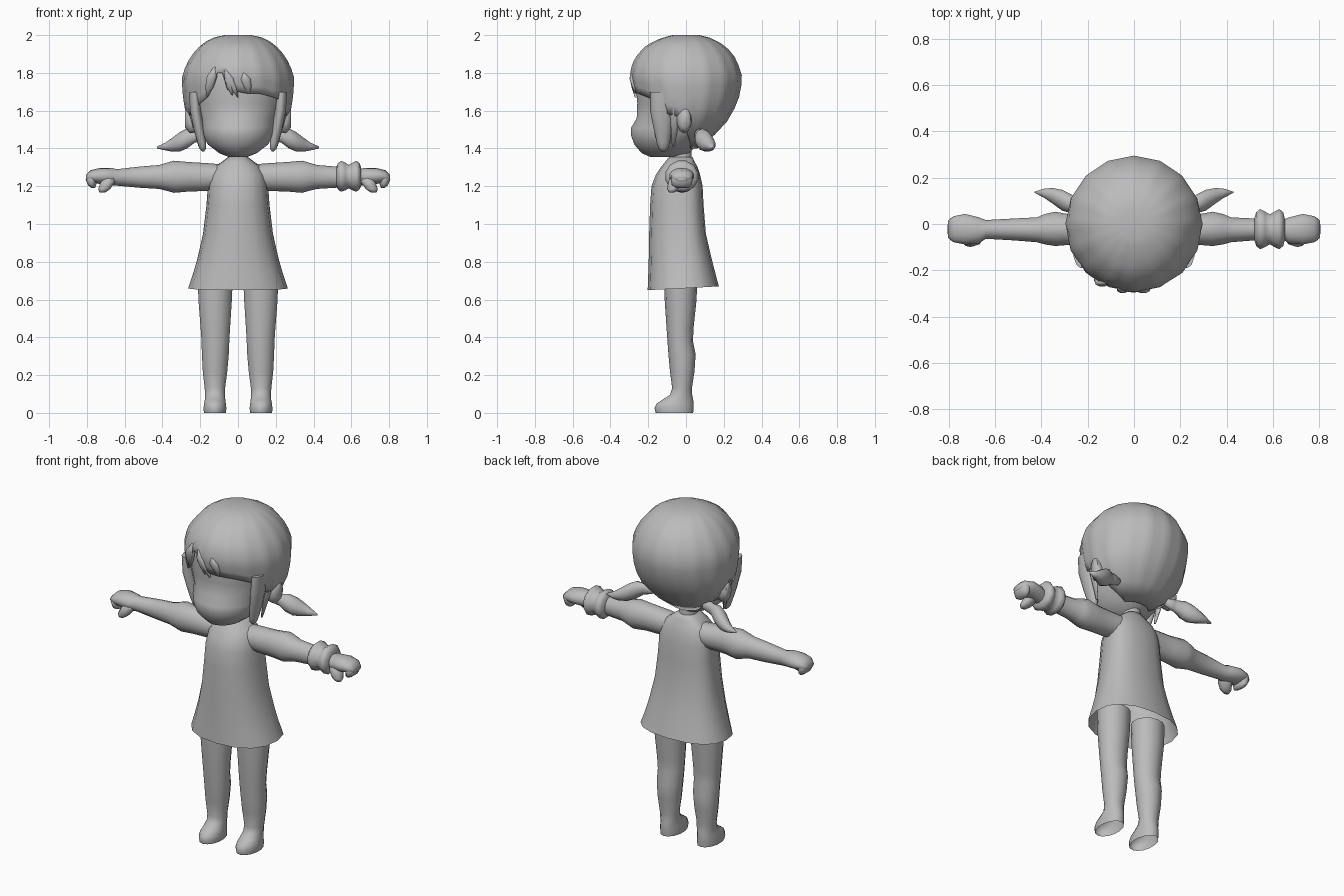
import bpy, bmesh, math

clay = bpy.data.materials.new("clay grey")
clay.diffuse_color = (0.5, 0.5, 0.5, 1)


def finish(name, bm, angle=80):
    bmesh.ops.recalc_face_normals(bm, faces=bm.faces)
    me = bpy.data.meshes.new(name)
    bm.to_mesh(me)
    bm.free()
    me.materials.append(clay)
    ob = bpy.data.objects.new(name, me)
    bpy.context.collection.objects.link(ob)
    bpy.ops.object.select_all(action='DESELECT')
    ob.select_set(True)
    bpy.context.view_layer.objects.active = ob
    bpy.ops.object.shade_smooth_by_angle(angle=math.radians(angle))
    return ob


def skin(bm, rows, cap_start=True, cap_end=True):
    """Bridge closed rows of points."""
    vs = [[bm.verts.new(p) for p in r] for r in rows]
    n = len(vs[0])
    for a, b in zip(vs, vs[1:]):
        for i in range(n):
            j = (i + 1) % n
            bm.faces.new((a[i], a[j], b[j], b[i]))
    if cap_start:
        bm.faces.new(vs[0])
    if cap_end:
        bm.faces.new(vs[-1])


def loft(name, axis, rings, n=12, side=1, cap_start=True):
    """Loft ellipses; each ring is position on axis, low/high of the two other axes."""
    bm = bmesh.new()
    rows = []
    for t, u0, u1, v0, v1 in rings:
        row = []
        for i in range(n):
            a = 2 * math.pi * (i + 0.5) / n
            u = (u0 + u1) / 2 + (u1 - u0) / 2 * math.cos(a)
            v = (v0 + v1) / 2 + (v1 - v0) / 2 * math.sin(a)
            p = (t, u, v) if axis == 'x' else (u, v, t)
            row.append((p[0] * side, p[1], p[2]))
        rows.append(row)
    skin(bm, rows, cap_start)
    return finish(name, bm)


def interp(table, z):
    for a, b in zip(table, table[1:]):
        if a[0] >= z >= b[0]:
            f = (a[0] - z) / (a[0] - b[0])
            return [p + (q - p) * f for p, q in zip(a, b)]
    return table[0] if z > table[0][0] else table[-1]


# Hair cap: height, front y, back y, half width; the hem height varies by direction
SHAPE = [(2.0, -.07, .07, .07), (1.985, -.13, .13, .14), (1.95, -.205, .20, .195),
         (1.90, -.255, .25, .24), (1.85, -.285, .275, .272), (1.78, -.299, .298, .297),
         (1.69, -.277, .288, .294), (1.60, -.25, .252, .28), (1.53, -.22, .21, .25),
         (1.46, -.18, .14, .18), (1.40, -.10, .06, .09)]
# hem height by angle in degrees, 0 = front, positive = left hand side (+x)
HEM = [(180, 1.40), (110, 1.40), (95, 1.46), (80, 1.57), (66, 1.58), (50, 1.66), (24, 1.69),
       (10, 1.69), (0, 1.70), (-3, 1.67), (-7, 1.74), (-10, 1.68), (-15, 1.80), (-24, 1.80),
       (-30, 1.69), (-38, 1.66), (-66, 1.58), (-80, 1.57), (-95, 1.46), (-110, 1.40), (-180, 1.40)]
SIDES = 16
bm = bmesh.new()
rows = []
cols = 64
for k in range(13):
    t = k / 12
    row = []
    for i in range(cols):
        deg = 180 - 360 * i / cols
        hem = interp(HEM, deg)[1]
        z = 2.0 - (2.0 - hem) * (t ** 1.5)
        _, f, b, w = interp(SHAPE, z)
        a = math.radians(deg)
        # faceted outline
        r = math.cos(math.pi / SIDES) / math.cos(a % (2 * math.pi / SIDES) - math.pi / SIDES)
        c, s = r * math.cos(a), r * math.sin(a)
        row.append((w * s, f * c if c > 0 else -b * c, z))
    rows.append(row)
skin(bm, rows, cap_end=False)
hair = finish("hair_cap", bm)
mod = hair.modifiers.new("thickness", 'SOLIDIFY')
mod.thickness = 0.008

# Head with round cheeks
loft("head", 'z', [(1.355, -.05, .05, -.19, -.06), (1.375, -.10, .10, -.235, .02),
                   (1.42, -.16, .16, -.275, .06), (1.47, -.19, .19, -.293, .12),
                   (1.51, -.20, .20, -.292, .17), (1.56, -.215, .215, -.263, .20),
                   (1.64, -.25, .25, -.26, .24), (1.73, -.27, .27, -.267, .26),
                   (1.83, -.25, .25, -.262, .24), (1.91, -.17, .17, -.18, .17)], 24)

# Fringe strands, raised over the forehead
for x0, z0, x1, z1, w in ((-.125, 1.83, -.165, 1.67, .03), (-.07, 1.82, 0.0, 1.67, .025),
                          (-.06, 1.80, -.03, 1.68, .022), (.03, 1.80, .06, 1.69, .03)):
    rings = []
    for t, s in ((0, .2), (.3, 1), (.65, .8), (1, .08)):
        x, z = x0 + (x1 - x0) * t, z0 + (z1 - z0) * t
        _, f, b, hw = interp(SHAPE, z)
        y = f * math.sqrt(1 - (x / hw) ** 2)
        rings.append((z, x - w * s, x + w * s, y - .006 * s, y + .02))
    loft("fringe_strand", 'z', rings, 8)

for s, tag in ((1, "left"), (-1, "right")):
    # Side locks, ears and bunches
    loft(tag + "_side_lock", 'z', [(1.70, .20, .262, -.19, -.05), (1.60, .195, .255, -.19, -.06),
                                   (1.50, .178, .235, -.17, -.075), (1.43, .168, .215, -.155, -.085),
                                   (1.40, .168, .205, -.145, -.095), (1.385, .178, .19, -.13, -.11)], 10, s)
    loft(tag + "_back_lock", 'z', [(1.64, .24, .275, -.09, -.01), (1.55, .215, .25, -.085, -.03),
                                   (1.41, .20, .21, -.075, -.06)], 8, s)
    loft(tag + "_ear", 'x', [(.19, -.04, .02, 1.49, 1.59), (.255, -.05, .03, 1.48, 1.62),
                             (.28, -.03, .025, 1.51, 1.61)], 10, s)
    loft(tag + "_bunch", 'x', [(.17, .05, .09, 1.45, 1.49), (.21, .045, .095, 1.435, 1.505),
                               (.23, .05, .10, 1.43, 1.50), (.27, .045, .13, 1.40, 1.505),
                               (.31, .055, .15, 1.383, 1.485), (.35, .085, .157, 1.383, 1.455),
                               (.385, .11, .155, 1.39, 1.43), (.43, .135, .14, 1.40, 1.41)], 10, s)
    # Arm with its puffed sleeve
    loft(tag + "_sleeve_and_arm", 'x',
         [(.08, -.09, .05, 1.19, 1.315), (.16, -.09, .045, 1.175, 1.322), (.26, -.09, .04, 1.172, 1.328),
          (.34, -.097, .055, 1.165, 1.335), (.385, -.09, .045, 1.178, 1.322), (.42, -.08, .03, 1.186, 1.312),
          (.52, -.072, .025, 1.192, 1.304), (.64, -.065, .018, 1.203, 1.29), (.67, -.085, .03, 1.205, 1.297),
          (.73, -.09, .045, 1.212, 1.297), (.78, -.08, .035, 1.218, 1.285), (.805, -.06, .015, 1.225, 1.26)],
         14, s)
    # Curled fingers and thumb
    loft(tag + "_fingers", 'z', [(1.19, .757, .775, -.05, .01), (1.205, .75, .795, -.075, .03),
                                 (1.235, .745, .808, -.08, .035), (1.265, .72, .80, -.07, .03)], 10, s)
    loft(tag + "_thumb", 'z', [(1.168, .70, .735, -.09, -.06), (1.185, .675, .742, -.10, -.04),
                               (1.22, .65, .73, -.095, -.01), (1.255, .64, .72, -.08, 0)], 10, s)
    # Leg and shoe, open at the sole
    loft(tag + "_leg_and_shoe", 'z',
         [(0, .062, .182, -.16, .038), (.025, .06, .184, -.167, .04), (.05, .063, .181, -.155, .04),
          (.07, .066, .177, -.125, .038), (.095, .067, .175, -.085, .033), (.13, .067, .178, -.073, .031),
          (.22, .055, .188, -.085, .045), (.31, .047, .193, -.093, .051), (.38, .044, .195, -.098, .037),
          (.45, .040, .20, -.103, .04), (.60, .03, .212, -.113, .056), (.72, .025, .215, -.115, .06)],
         14, s, cap_start=False)

# Wristband: two puffy bands pinched in the middle
loft("wristband", 'x', [(.52, -.07, .025, 1.20, 1.30), (.528, -.098, .053, 1.182, 1.322),
                        (.545, -.112, .068, 1.168, 1.338), (.567, -.102, .056, 1.175, 1.328),
                        (.587, -.09, .044, 1.187, 1.315), (.607, -.102, .056, 1.175, 1.328),
                        (.628, -.112, .068, 1.168, 1.338), (.645, -.098, .053, 1.182, 1.322),
                        (.652, -.07, .025, 1.20, 1.30)], 12)

# Neck
loft("neck", 'z', [(1.28, -.06, .06, -.09, .04), (1.35, -.05, .05, -.075, .03),
                   (1.43, -.05, .05, -.075, .03)], 12)

# Dress, open below: height, half width, front y, back y; the hem rises at the back
rows = []
for z, w, f, b in [(.66, .264, -.203, .174),
                   (.73, .24, -.20, .158), (.82, .214, -.197, .135), (.95, .185, -.195, .105),
                   (1.10, .167, -.19, .093), (1.20, .16, -.183, .088), (1.26, .15, -.16, .075),
                   (1.305, .12, -.13, .06), (1.33, .085, -.11, .045), (1.355, .052, -.09, .035)]:
    row = []
    for i in range(16):
        a = 2 * math.pi * i / 16
        # slightly squared outline
        c, s = [math.copysign(abs(q) ** 0.85, q) for q in (math.cos(a), math.sin(a))]
        row.append((w * c, b * s if s > 0 else -f * s, z + (.01 * s if z < .69 else 0)))
    rows.append(row)
bm = bmesh.new()
skin(bm, rows, cap_start=False)
finish("dress", bm)
